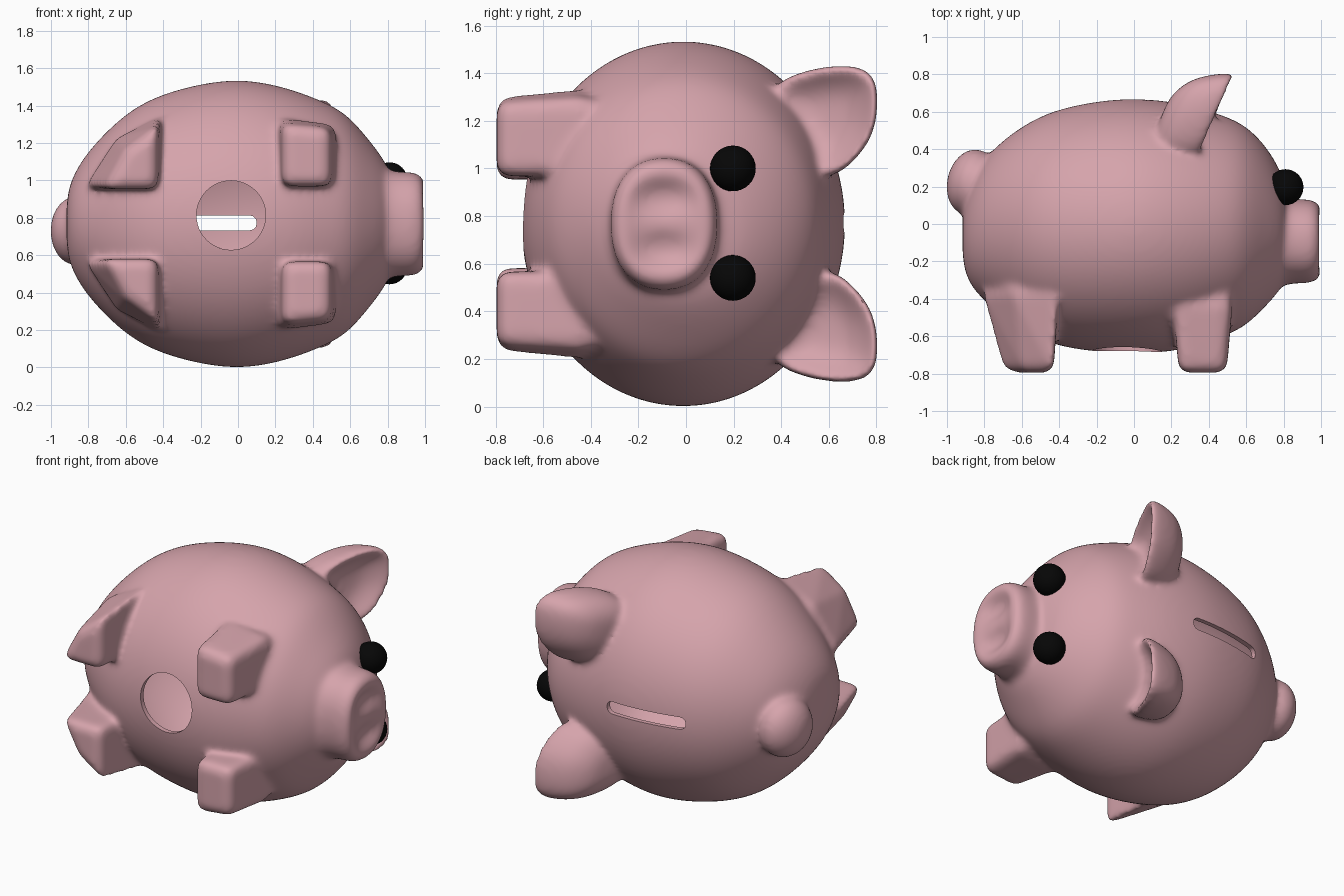
import bpy, bmesh, math
from mathutils import Vector

if "Cube" in bpy.data.objects:
    bpy.data.objects.remove(bpy.data.objects["Cube"])

ZC = 0.767   # the pig lies on its side, mirrored about this height


def material(name, color):
    m = bpy.data.materials.new(name)
    m.diffuse_color = (*color, 1)
    m.use_nodes = True
    m.node_tree.nodes["Principled BSDF"].inputs["Base Color"].default_value = m.diffuse_color
    return m


PINK = material("pink_glaze", (0.67, 0.37, 0.41))
BLACK = material("black", (0.002, 0.002, 0.002))


def finish(bm, name):
    bmesh.ops.recalc_face_normals(bm, faces=bm.faces)
    me = bpy.data.meshes.new(name)
    bm.to_mesh(me)
    bm.free()
    ob = bpy.data.objects.new(name, me)
    bpy.context.collection.objects.link(ob)
    return ob


def modify(ob, kind, **settings):
    mod = ob.modifiers.new(kind.title(), kind)
    for k, v in settings.items():
        setattr(mod, k, v)
    return ob


def skin(rings, name, levels=2):
    """Closed tube through rings of equal point count."""
    bm = bmesh.new()
    rows = [[bm.verts.new(p) for p in r] for r in rings]
    n = len(rows[0])
    for a, b in zip(rows, rows[1:]):
        for i in range(n):
            j = (i + 1) % n
            bm.faces.new((a[i], a[j], b[j], b[i]))
    bm.faces.new(rows[0])
    bm.faces.new(rows[-1])
    return modify(finish(bm, name), 'SUBSURF', levels=levels)


def ellipse(x, y, ry, rz, n=24, power=1.0):
    def bend(v):
        return math.copysign(abs(v) ** power, v)
    return [Vector((x, y + ry * bend(math.cos(t)), ZC + rz * bend(math.sin(t))))
            for t in (2 * math.pi * i / n for i in range(n))]


def hull(points, name, bevel):
    bm = bmesh.new()
    for p in points:
        bm.verts.new(p)
    bmesh.ops.convex_hull(bm, input=bm.verts)
    bmesh.ops.dissolve_limit(bm, angle_limit=0.02, verts=bm.verts, edges=bm.edges)
    return modify(finish(bm, name), 'BEVEL', width=bevel, segments=3)


def ball(name, loc, scale):
    bpy.ops.mesh.primitive_uv_sphere_add(segments=32, ring_count=16, location=loc)
    ob = bpy.context.object
    ob.name, ob.scale = name, scale
    return ob


# Body sections: x, upper y, lower y, half width
SECTIONS = [(-0.92, 0.06, -0.20, 0.14), (-0.885, 0.20, -0.32, 0.26),
            (-0.80, 0.37, -0.42, 0.40), (-0.60, 0.535, -0.58, 0.605),
            (-0.40, 0.63, -0.67, 0.71), (-0.10, 0.68, -0.70, 0.78),
            (0.10, 0.675, -0.70, 0.775), (0.30, 0.645, -0.675, 0.725),
            (0.50, 0.58, -0.60, 0.645), (0.60, 0.53, -0.55, 0.575),
            (0.70, 0.43, -0.45, 0.455), (0.78, 0.30, -0.36, 0.35),
            (0.83, 0.16, -0.27, 0.25)]
body_rings = [ellipse(x, (a + b) / 2, (a - b) / 2, w) for x, a, b, w in SECTIONS]
parts = [skin(body_rings, "body")]

# Snout with two nostril dents on its end
snout_rings = [ellipse(x, -0.092, 0.228 * s, 0.282 * s, power=0.88) for x, s in
               ((0.70, 1.15), (0.78, 1.06), (0.85, 0.99), (0.93, 1.0), (0.975, 0.95),
                (1.002, 0.80), (0.995, 0.65), (0.985, 0.45), (0.985, 0.25), (0.985, 0.08))]
for ring in snout_rings[6:]:
    for p in ring:
        d = abs(p.z - ZC) - 0.11
        p.x -= 0.05 * math.exp(-(d / 0.06) ** 2 - ((p.y + 0.092) / 0.12) ** 2)
parts.append(skin(snout_rings, "snout"))

# Curled tail stub
tail = ball("tail", (-0.87, 0.225, 0.73), (0.13, 0.18, 0.185))
tail.rotation_euler = (0, 0, math.radians(-15))
parts.append(tail)

# Legs and ears, mirrored on both sides of the pig
FRONT_FOOT = [(0.24, 0.20), (0.495, 0.20), (0.495, 0.51), (0.24, 0.535)]
FRONT_HIP = [(0.21, 0.20), (0.525, 0.20), (0.525, 0.53), (0.21, 0.57)]
REAR_FOOT = [(-0.71, 0.185), (-0.43, 0.185), (-0.43, 0.52), (-0.60, 0.40)]
REAR_HIP = [(-0.83, 0.19), (-0.41, 0.19), (-0.41, 0.58), (-0.65, 0.46)]
EAR_RIM = [(0.33, 0.57), (0.48, 0.635), (0.60, 0.66), (0.72, 0.662), (0.795, 0.62),
           (0.805, 0.50), (0.785, 0.37), (0.71, 0.27), (0.58, 0.16), (0.44, 0.36)]
EAR_LAYERS = [(0.12, -0.09), (0.45, -0.085), (0.76, -0.04), (0.95, 0.005), (1.025, -0.015),
              (1.03, -0.075), (0.97, -0.15), (0.85, -0.23), (0.50, -0.29), (0.15, -0.30)]
for side, tag in ((1, "left"), (-1, "right")):
    for name, foot, hip, top in (("front_leg", FRONT_FOOT, FRONT_HIP, -0.45),
                                 ("rear_leg", REAR_FOOT, REAR_HIP, -0.38)):
        pts = [(x, -0.795, ZC + side * w) for x, w in foot]
        pts += [(x, top, ZC + side * w) for x, w in hip]
        pts += [(x * 0.95, -0.15, ZC + side * (0.2 + (w - 0.2) * 0.8)) for x, w in hip]
        parts.append(hull(pts, f"{tag}_{name}", 0.05))
    rings = []
    for s, dx in EAR_LAYERS:
        yz = [(0.61 + (y - 0.61) * s, 0.46 + (w - 0.46) * s) for y, w in EAR_RIM]
        rings.append([(0.345 + 0.44 * (y - 0.35) + dx, y, ZC + side * w) for y, w in yz])
    parts.append(skin(rings, f"{tag}_ear"))

# Fuse everything into one softly blended skin
bpy.ops.object.select_all(action='DESELECT')
for ob in parts:
    ob.select_set(True)
bpy.context.view_layer.objects.active = parts[0]
bpy.ops.object.convert(target='MESH')
bpy.ops.object.join()
pig = bpy.context.object
pig.name = "pig_bank"
modify(pig, 'REMESH', mode='VOXEL', voxel_size=0.015)
modify(pig, 'SMOOTH', factor=0.5, iterations=22)

# Cutters: hollow inside, belly hole, coin slot
mid = Vector((-0.05, 0, ZC))
cavity = skin([[mid + (p - mid) * 0.955 for p in r] for r in body_rings], "cavity_cutter")
bpy.ops.mesh.primitive_cylinder_add(vertices=48, radius=0.185, depth=0.4,
                                    location=(-0.037, -0.70, 0.813),
                                    rotation=(math.pi / 2, 0, 0))
hole = bpy.context.object
hole.name = "hole_cutter"
slot = hull([(x, y, z) for x in (-0.42, 0.10) for y in (0.4, 0.9)
             for z in (0.733, 0.812)], "slot_cutter", 0.036)
cutters = (cavity, hole, slot)
for c in cutters:
    c.hide_render = True
    modify(pig, 'BOOLEAN', operation='DIFFERENCE', object=c, solver='EXACT')
bpy.ops.object.select_all(action='DESELECT')
pig.select_set(True)
bpy.context.view_layer.objects.active = pig
bpy.ops.object.convert(target='MESH')
for c in cutters:
    bpy.data.objects.remove(c)
pig.data.materials.clear()
pig.data.materials.append(PINK)
bpy.ops.object.shade_smooth_by_angle(angle=math.radians(50))

# Eyes
for z, tag in ((1.0, "left"), (0.54, "right")):
    eye = ball(f"{tag}_eye", (0.81, 0.197, z), (0.096,) * 3)
    eye.data.materials.append(BLACK)
    bpy.ops.object.shade_smooth()
